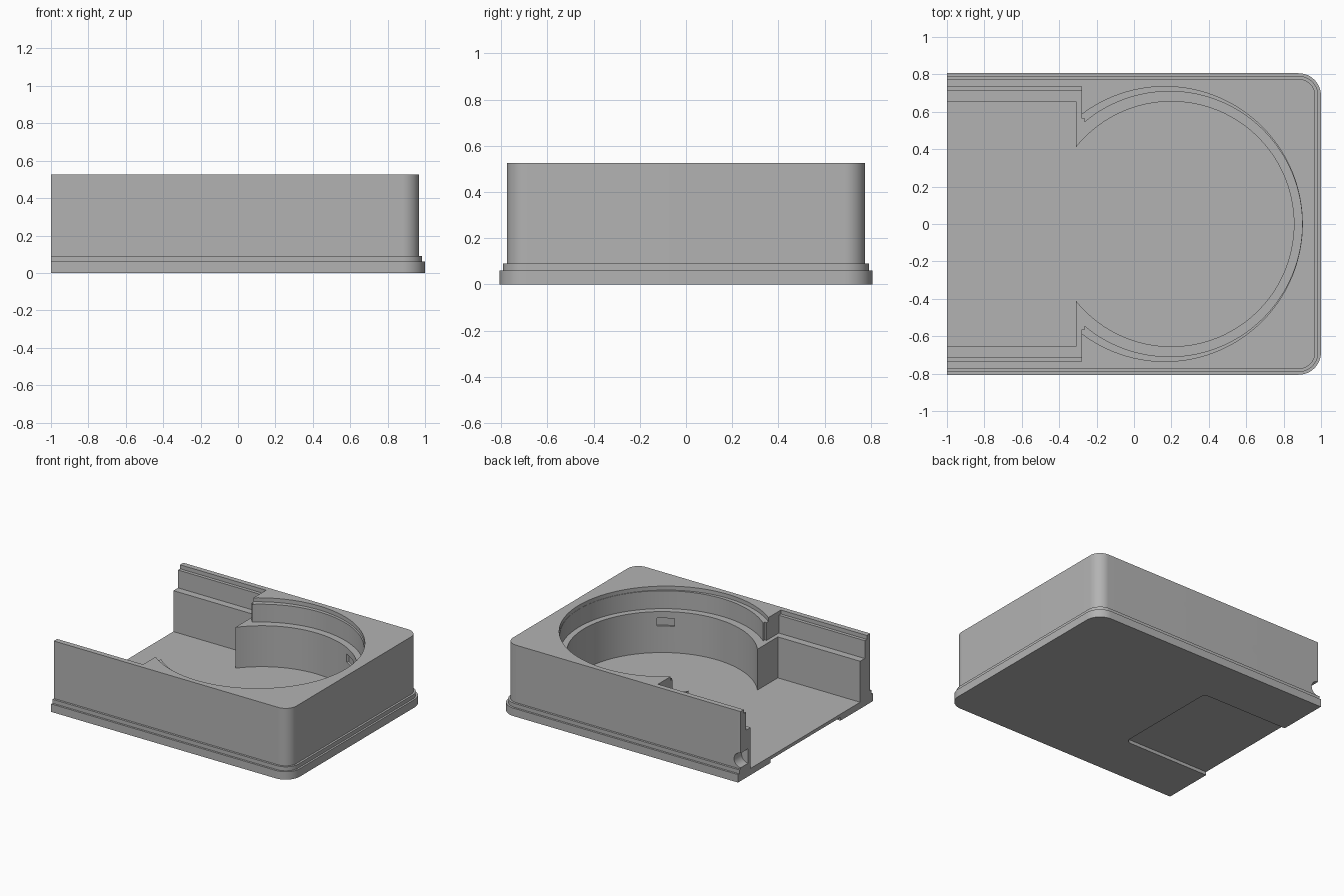
import bpy, bmesh
from math import sin, cos, pi, sqrt, atan2
from mathutils import Matrix, Vector

old = bpy.data.objects.get("Cube")
if old:
    bpy.data.objects.remove(old, do_unlink=True)

grey = bpy.data.materials.new("matt_grey")
grey.use_nodes = True
grey.diffuse_color = (0.45, 0.45, 0.45, 1)
grey.node_tree.nodes["Principled BSDF"].inputs["Base Color"].default_value = grey.diffuse_color


def finish(name, bm):
    bmesh.ops.recalc_face_normals(bm, faces=bm.faces)
    mesh = bpy.data.meshes.new(name)
    bm.to_mesh(mesh)
    bm.free()
    mesh.materials.append(grey)
    obj = bpy.data.objects.new(name, mesh)
    bpy.context.collection.objects.link(obj)
    return obj


def loft(name, rings):
    """Skin a stack of (outline, height) rings and cap both ends."""
    bm = bmesh.new()
    loops = [[bm.verts.new((x, y, z)) for x, y in pts] for pts, z in rings]
    for low, high in zip(loops, loops[1:]):
        for i in range(len(low)):
            j = (i + 1) % len(low)
            bm.faces.new((low[i], low[j], high[j], high[i]))
    bm.faces.new(loops[0])
    bm.faces.new(loops[-1])
    return finish(name, bm)


def arc(cx, cy, r, start, end, steps):
    angles = [start + (end - start) * i / steps for i in range(steps + 1)]
    return [(cx + r * cos(a), cy + r * sin(a)) for a in angles]


def tray_outline(back, front, half, r):
    """Rectangle with its two front corners rounded."""
    return ([(back, -half)] + arc(front - r, r - half, r, -pi / 2, 0, 12)
            + arc(front - r, half - r, r, 0, pi / 2, 12) + [(back, half)])


def keyhole(end, half, cx, r, neck=None):
    """Open-ended slot that runs into a round pocket."""
    x = neck or end
    y = sqrt(r * r - (x - cx) ** 2)
    a = atan2(y, x - cx)
    side = [(-1.1, half), (end, half)]
    if neck:
        side += [(end, y + 0.02), (neck, y + 0.02)]
    return [(px, -py) for px, py in side] + arc(cx, 0, r, -a, a, 96) + side[::-1]


# Stepped outer shell
steps = [(0, 0), (0, 0.06), (0.015, 0.06), (0.015, 0.09), (0.031, 0.09), (0.031, 0.525)]
body = loft("tray_body", [(tray_outline(-1, 1 - d, 0.806 - d, 0.12 - d), z) for d, z in steps])

# Nested pockets, rim ledge and shallow underside recess
cutters = [
    loft("rim_cutter", [(keyhole(-0.28, 0.735, 0.165, 0.735), z) for z in (0.495, 0.6)]),
    loft("ledge_cutter", [(keyhole(-0.28, 0.71, 0.19, 0.709, -0.265), z) for z in (0.36, 0.61)]),
    loft("pocket_cutter", [(keyhole(-0.31, 0.655, 0.2, 0.655), z) for z in (0.05, 0.62)]),
    loft("underside_cutter", [(tray_outline(-1.1, -0.28, 0.42, 0.04), z) for z in (-0.1, 0.025)]),
]

# Small catches in the pocket wall
for sign in (-1, 1):
    bm = bmesh.new()
    spin = Matrix.Rotation(sign * pi / 3.15, 4, "Z")
    place = Matrix.Translation((0.2, 0, 0)) @ spin @ Matrix.Translation((0.645, 0, 0.28))
    bmesh.ops.create_cube(bm, size=1, matrix=place @ Matrix.Diagonal((0.05, 0.12, 0.06, 1)))
    cutters.append(finish("catch_cutter", bm))

# Half-round cable notch at the open end of the back wall
bm = bmesh.new()
bmesh.ops.create_cone(bm, cap_ends=True, segments=32, radius1=0.055, radius2=0.055, depth=0.2,
                      matrix=Matrix.Translation((-1, 0.785, 0.155)) @ Matrix.Rotation(pi / 2, 4, "X"))
cutters.append(finish("cable_cutter", bm))

bpy.ops.object.select_all(action="DESELECT")
bpy.context.view_layer.objects.active = body
body.select_set(True)
for cutter in cutters:
    cutter.hide_render = True
    mod = body.modifiers.new("cut", "BOOLEAN")
    mod.operation = "DIFFERENCE"
    mod.solver = "EXACT"
    mod.object = cutter
    bpy.ops.object.modifier_apply(modifier=mod.name)
    bpy.data.objects.remove(cutter, do_unlink=True)

bpy.ops.object.shade_smooth_by_angle(angle=pi / 6)
